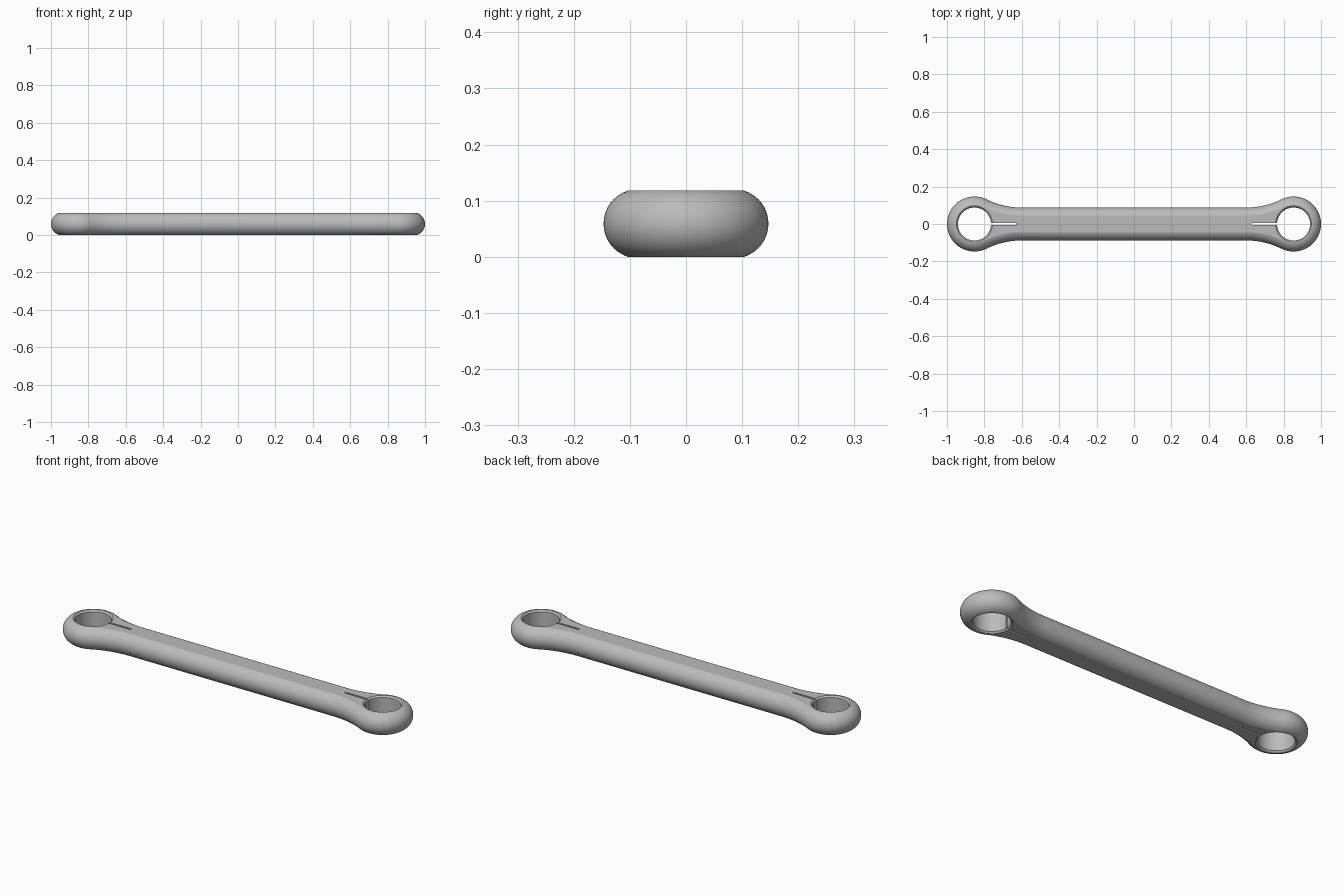
import bpy, bmesh
from math import sin, cos, pi, asin, atan2, radians
from mathutils import Vector

cube = bpy.data.objects.get("Cube")
if cube:
    bpy.data.objects.remove(cube)

HEIGHT = 0.118
EYE_X, EYE_R = 0.853, 0.147       # ring ends
BAR_W, BAR_X = 0.088, 0.6         # half width and straight half length of the bar
BULGE = 0.0435                    # how far the rounded sides swell past the flat faces
HOLE_R, RIM, SLOT_X, SLOT_W = 0.088, 0.008, 0.63, 0.005

# Concave fillet tangent to both the bar and the ring
dx = EYE_X - BAR_X
FILLET = (dx**2 + BAR_W**2 - EYE_R**2) / (2 * (EYE_R - BAR_W))


def quarter_outline(inset):
    """Outline from the bar middle to the tip of the ring, shrunk by inset."""
    cy = BAR_W + FILLET
    tilt = atan2(dx, cy)
    big, small = FILLET + inset, EYE_R - inset
    pts = [(BAR_X + big * sin(tilt * i / 16), cy - big * cos(tilt * i / 16))
           for i in range(16)]
    start = pi / 2 + tilt
    pts += [(EYE_X + small * cos(start * (1 - i / 32)),
             small * sin(start * (1 - i / 32))) for i in range(33)]
    return pts


def full_outline(inset):
    q = quarter_outline(inset)
    right = q + [(x, -y) for x, y in reversed(q[:-1])]
    return right + [(-x, -y) for x, y in right]


def keyhole(radius, side):
    """Pin hole with a narrow slot running toward the bar middle."""
    a = asin(SLOT_W / radius)
    pts = [(EYE_X - radius * cos(a + (2 * pi - 2 * a) * i / 64),
            radius * sin(a + (2 * pi - 2 * a) * i / 64)) for i in range(65)]
    pts += [(SLOT_X, -SLOT_W), (SLOT_X, SLOT_W)]
    return [(side * x, y) for x, y in pts]


def loft(bm, levels):
    """Skin a stack of closed loops and return the first and last edge loops."""
    rings = [[bm.verts.new((x, y, z)) for x, y in pts] for z, pts in levels]
    n = len(rings[0])
    for lo, hi in zip(rings, rings[1:]):
        for i in range(n):
            j = (i + 1) % n
            bm.faces.new((lo[i], lo[j], hi[j], hi[i]))
    return [[bm.edges.get((r[i], r[(i + 1) % n])) for i in range(n)]
            for r in (rings[0], rings[-1])]


bm = bmesh.new()

# Rounded outer wall: circular arc through both flat faces
half = HEIGHT / 2
arc_r = (half**2 + BULGE**2) / (2 * BULGE)
sweep = asin(half / arc_r)
wall = []
for i in range(17):
    t = sweep * (i / 8 - 1)
    wall.append((half + arc_r * sin(t), full_outline(arc_r * (1 - cos(t)))))
bottom, top = loft(bm, wall)

# Pin holes with chamfered rims, and their slots
for side in (1, -1):
    levels = [(0, HOLE_R + RIM), (RIM, HOLE_R),
              (HEIGHT - RIM, HOLE_R), (HEIGHT, HOLE_R + RIM)]
    lo, hi = loft(bm, [(z, keyhole(r, side)) for z, r in levels])
    bottom += lo
    top += hi

# Flat faces around the holes
for edges, z in ((bottom, -1), (top, 1)):
    bmesh.ops.triangle_fill(bm, edges=edges, use_beauty=True, normal=Vector((0, 0, z)))
bmesh.ops.recalc_face_normals(bm, faces=bm.faces)

mesh = bpy.data.meshes.new("link_bar")
bm.to_mesh(mesh)
bm.free()
link = bpy.data.objects.new("link_bar", mesh)
bpy.context.collection.objects.link(link)

# Plain grey finish
grey = bpy.data.materials.new("grey")
grey.use_nodes = True
colour = (0.5, 0.5, 0.5, 1)
grey.diffuse_color = colour
grey.node_tree.nodes["Principled BSDF"].inputs["Base Color"].default_value = colour
mesh.materials.append(grey)

bpy.ops.object.select_all(action='DESELECT')
link.select_set(True)
bpy.context.view_layer.objects.active = link
bpy.ops.object.shade_smooth_by_angle(angle=radians(15))
